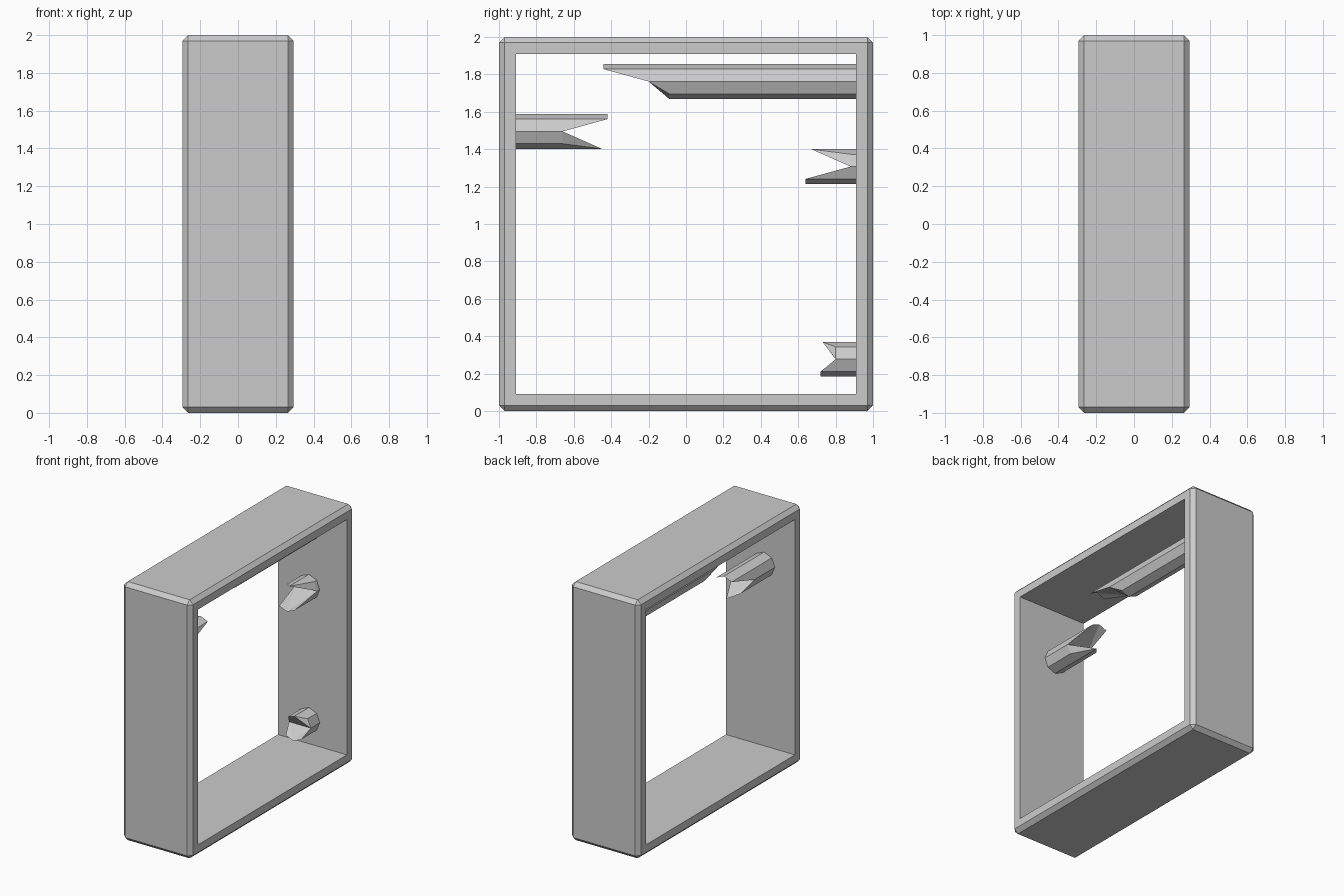
import bpy, bmesh, math

if "Cube" in bpy.data.objects:
    bpy.data.objects.remove(bpy.data.objects["Cube"])


def mesh_object(name, bm):
    bmesh.ops.recalc_face_normals(bm, faces=bm.faces)
    me = bpy.data.meshes.new(name)
    bm.to_mesh(me)
    bm.free()
    ob = bpy.data.objects.new(name, me)
    bpy.context.collection.objects.link(ob)
    return ob


def block(name, sx, sy, sz, chamfer=0):
    bm = bmesh.new()
    bmesh.ops.create_cube(bm, size=1)
    for v in bm.verts:
        v.co = (v.co.x * sx, v.co.y * sy, v.co.z * sz + 1)
    if chamfer:
        bmesh.ops.bevel(bm, geom=bm.edges[:], offset=chamfer, segments=1, affect='EDGES')
    return mesh_object(name, bm)


# Square frame: chamfered block with a straight opening through x
frame = block("frame", 0.59, 2, 2, 0.03)
opening = block("opening_cutter", 1, 1.82, 1.82)
opening.hide_render = True
opening.hide_set(True)
cut = frame.modifiers.new("opening", 'BOOLEAN')
cut.object = opening
cut.operation = 'DIFFERENCE'
cut.solver = 'EXACT'


# Broken octagonal peg: tips holds the end y of each corner, from +x round over the top
def broken_peg(name, z, base, tips, r=0.093, x=-0.03):
    bm = bmesh.new()
    root, end = [], []
    for i, tip in enumerate(tips):
        a = i * math.pi / 4
        px, pz = x + r * math.cos(a), z + r * math.sin(a)
        root.append(bm.verts.new((px, base, pz)))
        end.append(bm.verts.new((px, tip, pz)))
    bm.faces.new(root)
    for i in range(8):
        j = (i + 1) % 8
        bm.faces.new((root[i], root[j], end[j], end[i]))
    # splintered end
    for ids in ((0, 1, 2), (0, 2, 4), (2, 3, 4), (0, 4, 6), (4, 5, 6), (0, 6, 7)):
        bm.faces.new([end[i] for i in ids])
    return mesh_object(name, bm)


broken_peg("long_top_peg", 1.762, 0.92,
           (-0.20, -0.44, -0.44, -0.44, -0.20, -0.09, -0.09, -0.09))
broken_peg("front_peg", 1.495, -0.92,
           (-0.66, -0.42, -0.42, -0.42, -0.66, -0.53, -0.45, -0.66))
broken_peg("upper_back_peg", 1.307, 0.92,
           (0.88, 0.88, 0.67, 0.74, 0.88, 0.64, 0.64, 0.64))
broken_peg("lower_back_peg", 0.277, 0.92,
           (0.80, 0.80, 0.73, 0.75, 0.80, 0.72, 0.72, 0.72))
